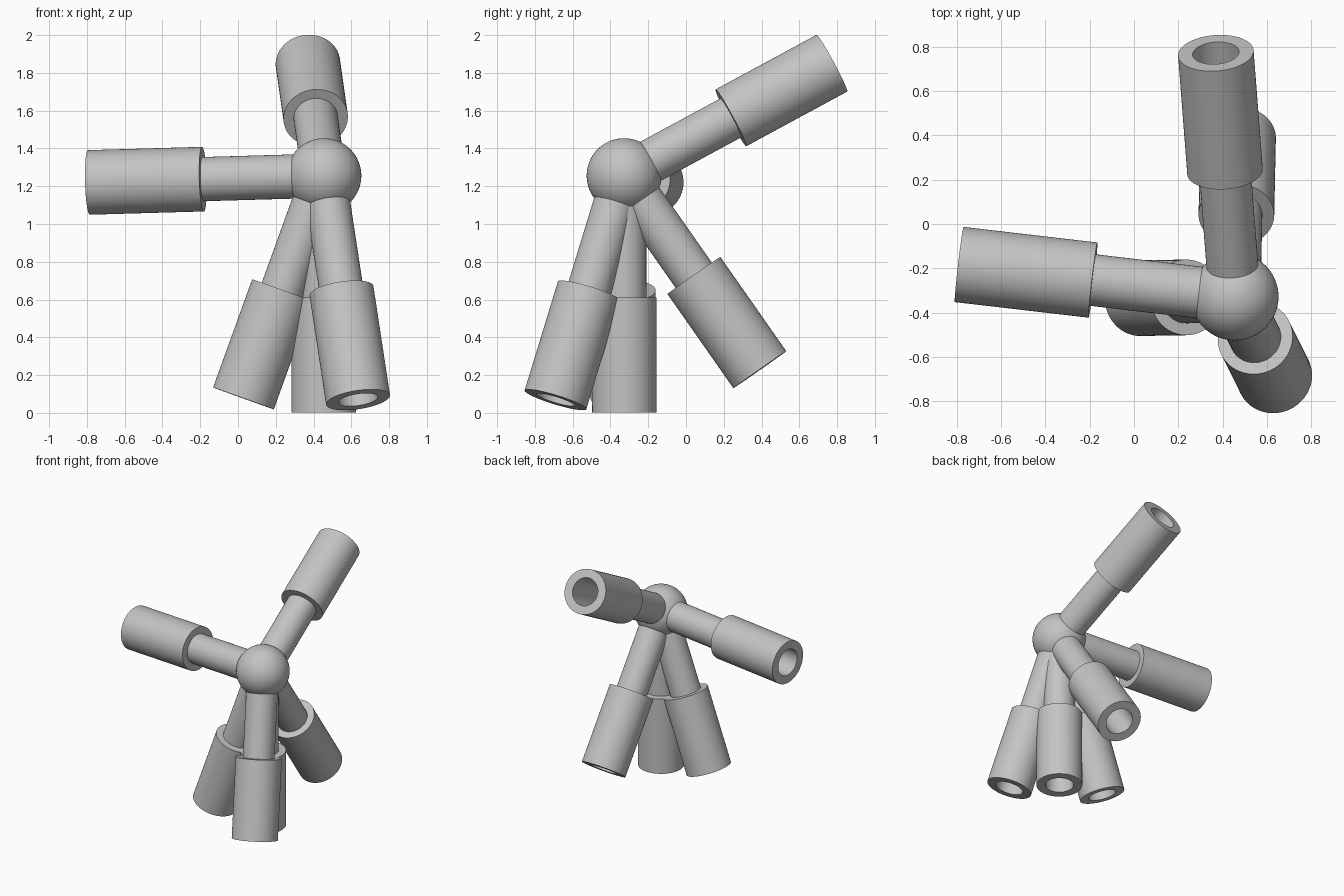
import bpy, bmesh, math
from mathutils import Vector, Matrix

cube = bpy.data.objects.get("Cube")
if cube:
    bpy.data.objects.remove(cube, do_unlink=True)

grey = bpy.data.materials.new("plain_grey")
grey.use_nodes = True
colour = (0.55, 0.55, 0.55, 1)
grey.diffuse_color = colour
grey.node_tree.nodes["Principled BSDF"].inputs["Base Color"].default_value = colour

HUB = Vector((0.455, -0.328, 1.256))
HUB_R, ROD_R, SLEEVE_R, BORE_R = 0.198, 0.117, 0.171, 0.105
SHOULDER, REACH = 0.645, 1.254


def finish(name, bm):
    """Turn a bmesh into a smooth, sharp-edged object."""
    bmesh.ops.recalc_face_normals(bm, faces=bm.faces)
    mesh = bpy.data.meshes.new(name)
    bm.to_mesh(mesh)
    bm.free()
    mesh.materials.append(grey)
    obj = bpy.data.objects.new(name, mesh)
    bpy.context.collection.objects.link(obj)
    bpy.ops.object.select_all(action="DESELECT")
    obj.select_set(True)
    bpy.context.view_layer.objects.active = obj
    bpy.ops.object.shade_smooth_by_angle(angle=math.radians(35))
    return obj


def arm(name, tip):
    """Rod with a wider hollow sleeve, lathed and aimed from the hub to the tip."""
    profile = [(0, 0.05), (ROD_R, 0.05), (ROD_R, SHOULDER), (SLEEVE_R, SHOULDER),
               (SLEEVE_R, REACH), (BORE_R, REACH), (BORE_R, SHOULDER), (0, SHOULDER)]
    bm = bmesh.new()
    verts = [bm.verts.new((r, 0, z)) for r, z in profile]
    edges = [bm.edges.new(pair) for pair in zip(verts, verts[1:])]
    bmesh.ops.spin(bm, geom=verts + edges, cent=(0, 0, 0), axis=(0, 0, 1),
                   angle=math.tau, steps=64, use_merge=True)
    bmesh.ops.remove_doubles(bm, verts=bm.verts, dist=1e-5)
    aim = (Vector(tip) - HUB).to_track_quat("Z", "Y").to_matrix().to_4x4()
    bm.transform(Matrix.Translation(HUB) @ aim)
    return finish(name, bm)


# Central ball
ball = bmesh.new()
bmesh.ops.create_uvsphere(ball, u_segments=64, v_segments=32, radius=HUB_R)
ball.transform(Matrix.Translation(HUB))
finish("hub_ball", ball)

# Six socket arms
tips = {
    "right_arm": (-0.79, -0.183, 1.22),
    "upper_back_arm": (0.37, 0.77, 1.85),
    "upright_leg": (0.453, -0.326, 0),
    "right_leg": (0.03, -0.335, 0.08),
    "front_leg": (0.635, -0.69, 0.073),
    "back_leg": (0.47, 0.39, 0.23),
}
for name, tip in tips.items():
    arm(name, tip)
